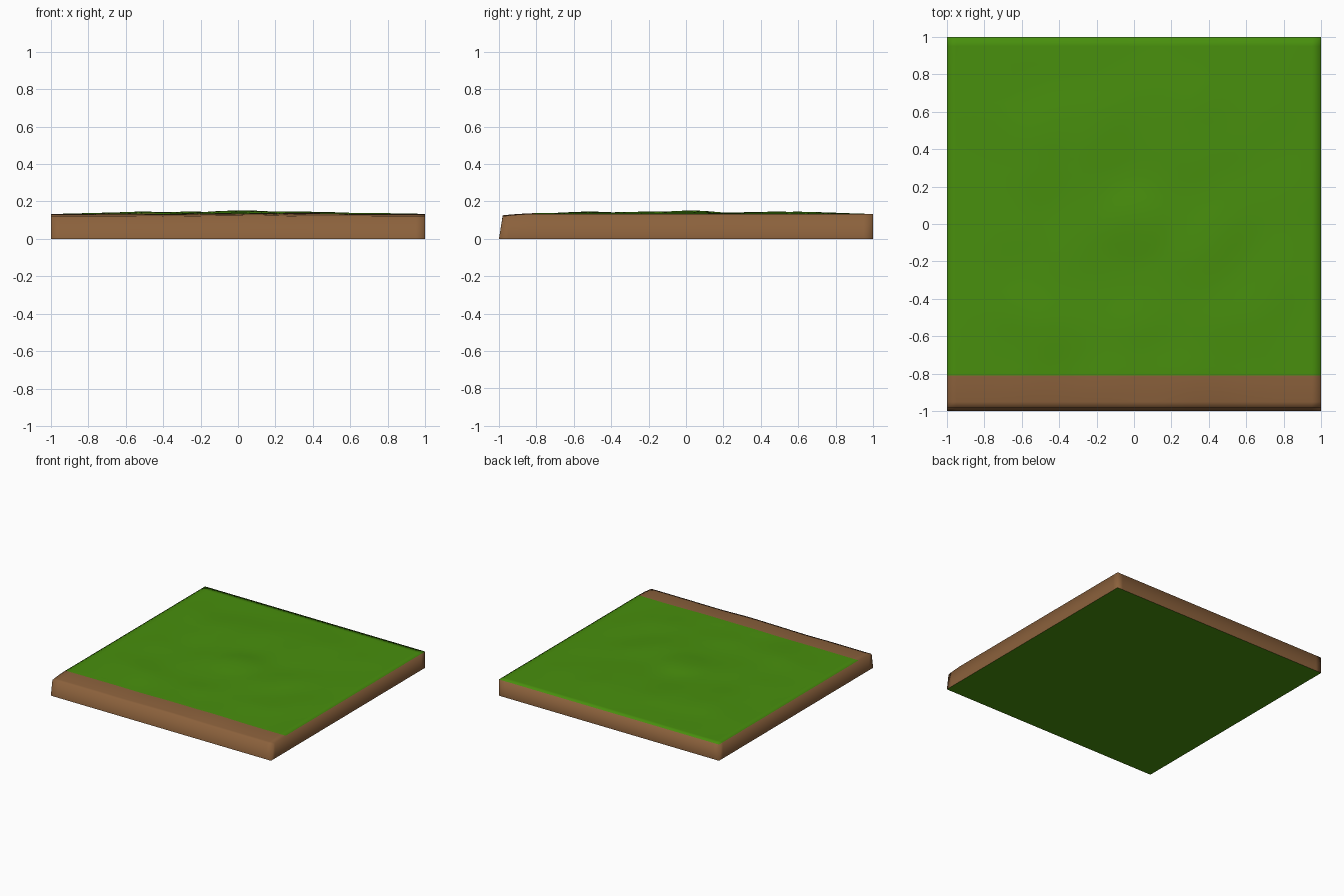
import bpy, bmesh
from mathutils import Vector, noise

if "Cube" in bpy.data.objects:
    bpy.data.objects.remove(bpy.data.objects["Cube"])


def material(name, rgb):
    m = bpy.data.materials.new(name)
    m.diffuse_color = (*rgb, 1)
    m.use_nodes = True
    m.node_tree.nodes["Principled BSDF"].inputs["Base Color"].default_value = m.diffuse_color
    return m


grass = material("grass green", (0.065, 0.275, 0.004))
dirt = material("dirt brown", (0.26, 0.12, 0.045))

N = 40
GRASS_EDGE = -0.81
xs = [-1 + 2 * i / N for i in range(N + 1)]
# rows: front lip, dirt bank, then the grass field
ys = [-0.98, -0.95, -0.9, -0.855] + [GRASS_EDGE + (1 - GRASS_EDGE) * j / 36 for j in range(37)]


def height(x, y):
    """Level rim, gentle bumps inside, bank falling towards the front."""
    fade = min(1, (1 - abs(x)) / 0.5) * min(1, (1 - y) / 0.4, max(0, (y + 1) / 0.5))
    bump = 0.007 + 0.011 * noise.noise(Vector((x * 3.2, y * 3.2, 4.7)))
    bump += 0.008 * max(0, 1 - (x * x + y * y) / 0.04)
    z = 0.133 + fade * bump
    if y < GRASS_EDGE:
        t = (GRASS_EDGE - y) / (GRASS_EDGE + 0.98)
        wave = 0.008 * noise.noise(Vector((x * 3, 1.3, 0))) * (1 - abs(x))
        z -= t * t * (0.012 - wave)
    return z


bm = bmesh.new()
# top surface
top = [[bm.verts.new((x, y, height(x, y))) for x in xs] for y in ys]
for j in range(len(ys) - 1):
    for i in range(N):
        f = bm.faces.new((top[j][i], top[j][i + 1], top[j + 1][i + 1], top[j + 1][i]))
        f.material_index = 0 if ys[j] >= GRASS_EDGE - 1e-4 else 1

# dirt walls around the rim
rim = top[0][:-1] + [r[-1] for r in top[:-1]] + top[-1][:0:-1] + [r[0] for r in top[:0:-1]]
foot = [bm.verts.new((v.co.x, -1 if v.co.y < -0.975 else v.co.y, 0)) for v in rim]
for k in range(len(rim)):
    n = (k + 1) % len(rim)
    bm.faces.new((foot[k], foot[n], rim[n], rim[k])).material_index = 1

# green underside
under = bm.faces.new(foot[::-1])
bmesh.ops.recalc_face_normals(bm, faces=bm.faces)
for f in bm.faces:
    f.smooth = f is not under
for e in under.edges:
    e.smooth = False

mesh = bpy.data.meshes.new("ground_tile")
bm.to_mesh(mesh)
bm.free()
mesh.materials.append(grass)
mesh.materials.append(dirt)
tile = bpy.data.objects.new("ground_tile", mesh)
bpy.context.collection.objects.link(tile)
